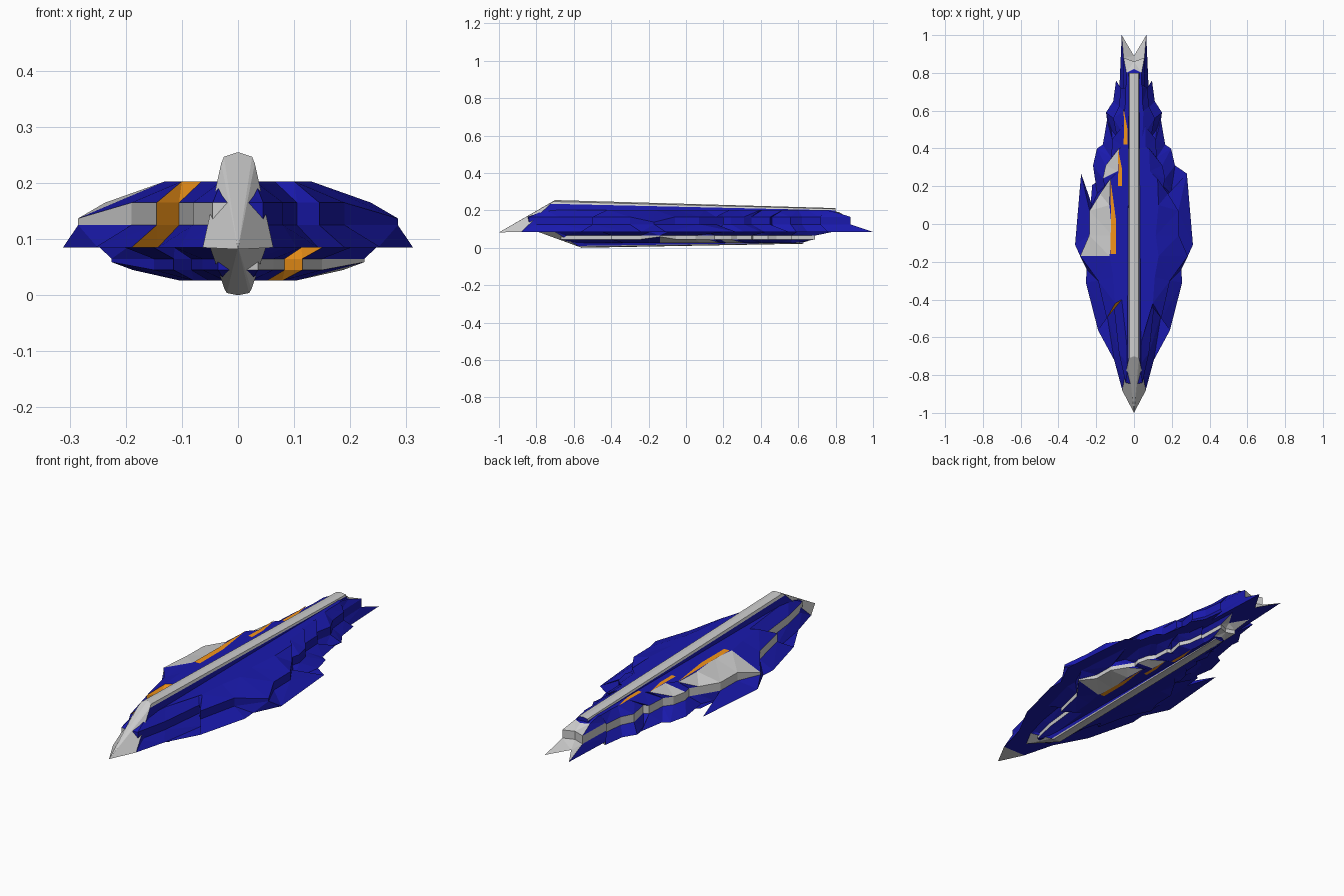
import bpy, bmesh
from mathutils import Matrix

if "Cube" in bpy.data.objects:
    bpy.data.objects.remove(bpy.data.objects["Cube"])

Z0 = 0.085                      # joint plane between upper and lower hull


def material(name, rgb):
    m = bpy.data.materials.new(name)
    m.diffuse_color = (*rgb, 1)
    m.use_nodes = True
    m.node_tree.nodes["Principled BSDF"].inputs["Base Color"].default_value = m.diffuse_color
    return m


BLUE = material("navy", (0.01, 0.01, 0.42))
ORANGE = material("orange", (0.9, 0.3, 0.01))
B, G, O = 0, 1, 2               # slots: blue, plain grey, orange


def make_object(name, bm, matrix, recalc=True):
    bm.transform(matrix)
    if recalc:
        bmesh.ops.recalc_face_normals(bm, faces=bm.faces)
    me = bpy.data.meshes.new(name)
    bm.to_mesh(me)
    bm.free()
    for m in (BLUE, None, ORANGE):
        me.materials.append(m)
    ob = bpy.data.objects.new(name, me)
    bpy.context.collection.objects.link(ob)
    return ob


# Half outline of the jagged armour: base x,y / middle x,y / top x,y
ROWS = [
    (0, -.90, 0, -.85, 0, -.75),
    (.062, -.88, .045, -.84, .03, -.75),
    (.105, -.72, .08, -.68, .04, -.62),
    (.143, -.48, .105, -.45, .065, -.40),
    (.19, -.563, .145, -.50, .10, -.42),
    (.255, -.31, .19, -.30, .11, -.28),
    (.25, -.24, .285, -.17, .13, -.17),
    (.312, -.11, .237, -.06, .115, -.06),
    (.28, .267, .235, .07, .13, .10),
    (.222, .10, .18, .16, .125, .24),
    (.195, .16, .155, .20, .07, .20),
    (.217, .31, .165, .24, .085, .28),
    (.196, .40, .15, .31, .08, .40),
    (.165, .42, .12, .35, .06, .41),
    (.143, .55, .115, .45, .06, .52),
    (.12, .50, .09, .46, .045, .46),
    (.148, .59, .11, .56, .05, .60),
    (.11, .65, .08, .62, .045, .64),
    (.095, .76, .07, .72, .045, .72),
    (.08, .66, .06, .70, .04, .74),
    (.065, 1.0, .055, .88, .04, .80),
    (0, .89, 0, .86, 0, .82),
]


def armour(name, matrix):
    bm = bmesh.new()
    last = len(ROWS) - 1
    ring = [(i, 1) for i in range(last + 1)] + [(i, -1) for i in range(last - 1, 0, -1)]
    levels = [[], [], [], []]
    for i, s in ring:
        bx, by, mx, my, tx, ty = ROWS[i]
        upper = .137 if mx > .26 else .165
        top = .19 if ty > .78 else .203
        for lv, p in zip(levels, ((bx, by, Z0), (mx, my, .125), (mx, my, upper), (tx, ty, top))):
            lv.append(bm.verts.new((p[0] * s, p[1], p[2])))
    n = len(ring)
    for k in range(n):
        k2 = (k + 1) % n
        col = min(ring[k][0], ring[k2][0])
        left = ring[k][1] < 0 or ring[k2][1] < 0
        for j in range(3):
            f = bm.faces.new((levels[j][k], levels[j][k2], levels[j + 1][k2], levels[j + 1][k]))
            if col == last - 1:
                f.material_index = G                    # swallow tail
            elif left and col == 3:
                f.material_index = O                    # stripe on front shard
            elif left and (j == 1 or (j == 2 and col in (6, 7, 8, 11))):
                f.material_index = G                    # side band
    bm.faces.new(levels[0])
    bm.faces.new(levels[3])
    bmesh.ops.triangulate(bm, faces=bm.faces)
    make_object(name, bm, matrix)


def spine(name, matrix):
    bm = bmesh.new()
    # half sections, bottom to ridge
    front = [(.063, -.88, Z0), (.03, -.725, .235), (.025, -.71, .247), (0, -.70, .255)]
    rear = [(.045, .80, Z0), (.027, .80, .20), (.025, .80, .208), (0, .80, .212)]

    def ring(half):
        return [bm.verts.new(p) for p in half] + \
               [bm.verts.new((-p[0], p[1], p[2])) for p in half[-2::-1]]
    a, b = ring(front), ring(rear)
    for i in range(6):
        f = bm.faces.new((a[i], a[i + 1], b[i + 1], b[i]))
        f.material_index = B if i in (0, 5) else G
    bm.faces.new((a[0], b[0], b[6], a[6]))
    bm.faces.new(b)
    # grey ram prow
    tip = bm.verts.new((0, -1, .082))
    for i in range(7):
        bm.faces.new((tip, a[i], a[(i + 1) % 7])).material_index = G
    make_object(name, bm, matrix)


def stripes(name, matrix):
    # curved orange slivers lying on the left deck edge
    bm = bmesh.new()
    for x, y0, y1, w in ((-.125, -.16, .24, .03), (-.085, .20, .40, .022), (-.055, .42, .61, .02)):
        h = y1 - y0
        pts = [(x, y0), (x + w, y0), (x + w, y0 + h * .45), (x, y1), (x + w * .1, y0 + h * .45)]
        f = bm.faces.new([bm.verts.new((px, py, .205)) for px, py in pts])
        f.material_index = O
    bmesh.ops.triangulate(bm, faces=bm.faces)
    make_object(name, bm, matrix, recalc=False)


# Lower hull is a smaller, flatter copy rolled half a turn
lower = (Matrix.Translation((0, -.005, Z0)) @ Matrix.Diagonal((-.79, .79, -.5, 1))
         @ Matrix.Translation((0, 0, -Z0)))
for prefix, mat in (("upper", Matrix.Identity(4)), ("lower", lower)):
    armour(prefix + "_armour", mat)
    spine(prefix + "_spine", mat)
    stripes(prefix + "_stripes", mat)
